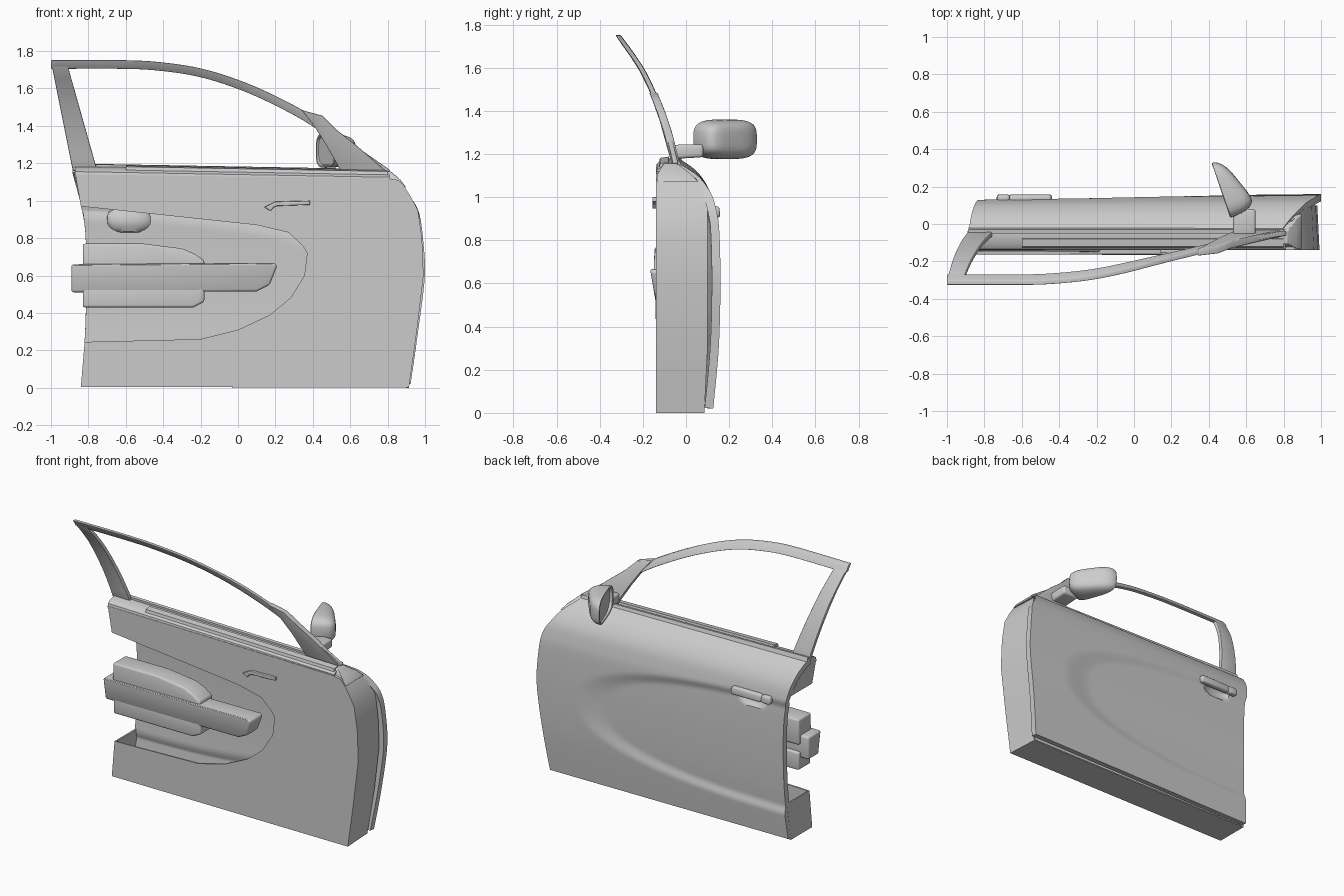
import bpy, bmesh, math
from mathutils import Vector

if "Cube" in bpy.data.objects:
    bpy.data.objects.remove(bpy.data.objects["Cube"])


def spline(pts, n=8):
    """Catmull-Rom samples through the given points."""
    out, m = [], len(pts)
    for i in range(m - 1):
        p = [Vector(pts[max(0, min(m - 1, i + k))]) for k in (-1, 0, 1, 2)]
        for s in range(n):
            t = s / n
            out.append(0.5 * (2 * p[1] + (p[2] - p[0]) * t + (2 * p[0] - 5 * p[1] + 4 * p[2] - p[3]) * t * t
                              + (3 * p[1] - p[0] - 3 * p[2] + p[3]) * t ** 3))
    return out + [Vector(pts[-1])]


def table(pts):
    """Smooth lookup function from (key, value) pairs."""
    s = spline(pts)

    def f(v):
        v = max(s[0][0], min(s[-1][0], v))
        for a, b in zip(s, s[1:]):
            if v <= b[0]:
                return a[1] + (b[1] - a[1]) * (v - a[0]) / max(1e-9, b[0] - a[0])
        return s[-1][1]
    return f


def make(name, verts, faces, bevel=0, thick=0, fix=True):
    me = bpy.data.meshes.new(name)
    me.from_pydata([tuple(v) for v in verts], [], faces)
    if fix:
        bm = bmesh.new()
        bm.from_mesh(me)
        bmesh.ops.recalc_face_normals(bm, faces=bm.faces)
        bm.to_mesh(me)
        bm.free()
    ob = bpy.data.objects.new(name, me)
    bpy.context.collection.objects.link(ob)
    if thick:
        m = ob.modifiers.new("thick", 'SOLIDIFY')
        m.thickness, m.offset = thick, -1
    if bevel:
        m = ob.modifiers.new("bevel", 'BEVEL')
        m.width, m.segments, m.limit_method = bevel, 3, 'ANGLE'
    return ob


def loft(name, rings, bevel=0, caps=True):
    """Skin closed rings of equal length."""
    n = len(rings[0])
    verts = [v for r in rings for v in r]
    faces = [(k * n + i, k * n + (i + 1) % n, (k + 1) * n + (i + 1) % n, (k + 1) * n + i)
             for k in range(len(rings) - 1) for i in range(n)]
    if caps:
        faces += [tuple(range(n)), tuple(range(len(verts) - n, len(verts)))]
    return make(name, verts, faces, bevel)


def plate(name, xz, front, back, bevel=0):
    """Side-view outline given depth; front and back are functions of z."""
    return loft(name, [[(x, front(z), z) for x, z in xz], [(x, back(z), z) for x, z in xz]], bevel)


def strip(name, yz, x0, x1, bevel=0):
    """Cross-section run along the sloping belt line (z is relative to it)."""
    return loft(name, [[(x, y, belt(x) + z) for y, z in yz] for x in (x0, x1)], bevel)


def belt(x):
    return 1.165 - 0.018 * x


# Shared door curves, all keyed by height
skin_y = table([(0, .12), (.3, .147), (.6, .155), (.85, .15), (.95, .137), (1.03, .113),
                (1.1, .065), (1.14, .015), (1.17, -.035)])
front_x = table([(0, .92), (.3, .962), (.6, .998), (.8, .99), (.95, .968), (1.03, .925), (1.1, .875), (1.17, .79)])
rear_x = table([(0, -.84), (.25, -.82), (.5, -.812), (.8, -.815), (.97, -.84), (1.1, -.868), (1.17, -.885)])
glass_y = table([(1.14, -.045), (1.3, -.085), (1.45, -.138), (1.6, -.21), (1.75, -.315)])

# Outer skin with stamped hollow and handle cup
NX, NZ = 130, 80
verts, faces = [], []
for j in range(NZ + 1):
    h = .02 + 1.15 * j / NZ
    for i in range(NX + 1):
        x = rear_x(h) + (front_x(h) - rear_x(h)) * i / NX
        z = h * (1 + (belt(x) / 1.165 - 1))
        r = ((abs(x + .9) / 1.62) ** 2.5 + (abs(h - .56) / .38) ** 2.5) ** .4
        s = max(0, min(1, (1 - r) / .15))
        c = max(0, 1 - ((x + .585) / .1) ** 2 - ((h - .89) / .05) ** 2)
        y = skin_y(h) + .008 * (x - .4) - .018 * s * s * (3 - 2 * s) - .03 * math.sqrt(c)
        verts.append((x, y, z))
for j in range(NZ):
    for i in range(NX):
        a = j * (NX + 1) + i
        faces.append((a, a + NX + 1, a + NX + 2, a + 1))
make("outer_skin", verts, faces, thick=.04, fix=False)

# Hollow inner shell: panel with open trim recess, and side walls
edge = [(-.84, .005)] + [(front_x(h) - .006, h) for h in (0, .3, .6, .8, .95, 1.03, 1.08, 1.11)]
edge += [(.8, 1.12), (-.87, 1.14), (-.84, .97)]
recess = [(.1, .87), (.27, .83), (.345, .76), (.37, .72), (.355, .6), (.28, .48), (.17, .39),
          (0, .31), (-.2, .26), (-.82, .245)]
outline = edge + recess
n, ne = len(outline), len(edge)
verts = [(x, -.14, z) for x, z in outline]
verts += [(x - (.012 if x > .8 else 0), max(-.1, min(.1, skin_y(z) - .035)), z) for x, z in outline]
faces = [tuple(range(n))]
for i in list(range(ne - 1)) + [n - 1]:
    k = (i + 1) % n
    faces.append((k, i, i + n, k + n))
make("inner_shell", verts, faces, thick=.012, fix=False)

# Belt-line sill and window seals
strip("window_sill", [(-.14, -.05), (-.135, -.025), (-.115, -.01), (-.06, .003), (-.03, 0), (.02, -.05)], -.872, .81)
strip("inner_seal", [(-.125, -.012), (-.12, .006), (-.08, .012), (-.075, -.01)], -.6, .8)
strip("outer_seal", [(-.05, -.01), (-.05, .015), (-.03, .018), (-.02, -.01)], -.885, .8)
plate("front_corner_cap", [(.77, 1.11), (.9, 1.07), (.87, 1.11), (.82, 1.155), (.77, 1.155)],
      lambda z: -.135 + .9 * max(0, z - 1.12), lambda z: skin_y(z) - .03, .006)

# Curved window rail following the glass surface
path = spline([(-1, 1.728), (-.6, 1.728), (-.4, 1.716), (-.2, 1.684), (0, 1.622), (.2, 1.535),
               (.4, 1.425), (.6, 1.285), (.8, 1.145)], 6)
rings = []
for i, p in enumerate(path):
    t = (path[min(i + 1, len(path) - 1)] - path[max(i - 1, 0)]).normalized()
    w = Vector((-t.y, t.x)) * .023
    hi, lo = p + w, p - w
    rings.append([(q.x, glass_y(q.y) + d, q.y) for q, d in ((hi, -.012), (hi, .012), (lo, .014), (lo, -.014))])
loft("window_rail", rings, .004)

# Rear window pillar
rings = []
for k in range(9):
    t = k / 8
    z = 1.16 + .56 * t
    x0, x1, y = -.883 - .112 * t, -.752 - .158 * t, glass_y(z)
    rings.append([(x0, y - .014, z), (x1, y - .014, z), (x1, y + .014, z), (x0, y + .014, z)])
loft("rear_pillar", rings, .004)

# Mirror sail panel in the front window corner
plate("mirror_sail", [(.34, 1.485), (.45, 1.455), (.52, 1.385), (.64, 1.29), (.8, 1.15), (.55, 1.16), (.47, 1.3),
                      (.40, 1.41)], lambda z: glass_y(z) - .018, lambda z: glass_y(z) + .02, .004)

# Mirror housing, domed forward with the glass set into its rear face
C, D, N = Vector((.468, .18, 1.268)), Vector((-.33, .944, 0)), Vector((.944, .33, 0))


def mirror_ring(s, depth):
    ring = []
    for i in range(36):
        a = 2 * math.pi * i / 36
        u = math.copysign(abs(math.cos(a)) ** .57, math.cos(a)) * s
        v = math.copysign(abs(math.sin(a)) ** .57, math.sin(a)) * s
        ring.append(C + D * u * .155 + N * depth * (.11 - .055 * u) + Vector((0, 0, v * .092)))
    return ring


rings = [mirror_ring(.86, .15), mirror_ring(.9, 0), mirror_ring(.96, -.03)]
for k in range(9):
    f = math.pi / 2 * k / 8.4
    rings.append(mirror_ring(math.cos(f) ** .42, math.sin(f)))
loft("mirror_housing", rings)
loft("mirror_glass", [mirror_ring(.84, .18), mirror_ring(.84, .1)])

# Mirror arm
loft("mirror_arm", [[(.53, y, z0), (.65, y, z0), (.65, y, z1), (.53, y, z1)]
                    for y, z0, z1 in ((-.07, 1.175, 1.24), (-.01, 1.18, 1.245), (.08, 1.185, 1.245))], .014)

# Armrest and its upper and lower pads
plate("armrest", [(-.89, .51), (.1, .515), (.17, .55), (.21, .655), (.19, .668), (-.89, .66)],
      lambda z: -.14 - .17 * (z - .51), lambda z: -.03, .012)
plate("upper_pad", [(-.83, .6), (-.18, .6), (-.18, .68), (-.23, .715), (-.3, .745), (-.5, .77), (-.83, .77)],
      lambda z: -.15 + .05 * max(0, z - .67), lambda z: -.01, .012)
plate("lower_pad", [(-.83, .43), (-.24, .43), (-.18, .46), (-.18, .55), (-.83, .55)],
      lambda z: -.142, lambda z: -.01, .012)

# Inside release lever
plate("release_lever", [(.14, .965), (.175, .945), (.19, .965), (.21, .972), (.385, .978), (.385, 1.0), (.2, .995)],
      lambda z: -.156, lambda z: -.135, .004)

# Outside pull handle with a lock cap behind it
for name, x0, x1 in (("outside_handle", -.665, -.445), ("lock_cap", -.73, -.668)):
    plate(name, [(x0, .905), (x1, .905), (x1 + .008, .93), (x1, .957), (x0, .957), (x0 - .004, .93)],
          lambda z: .118, lambda z: .16 - .1 * (z - .9), .012)

# Freeze modifiers, then shade smooth with sharp creases kept
bpy.ops.object.select_all(action='SELECT')
bpy.context.view_layer.objects.active = bpy.data.objects["outer_skin"]
bpy.ops.object.convert(target='MESH')
bpy.ops.object.shade_smooth_by_angle(angle=math.radians(32))
